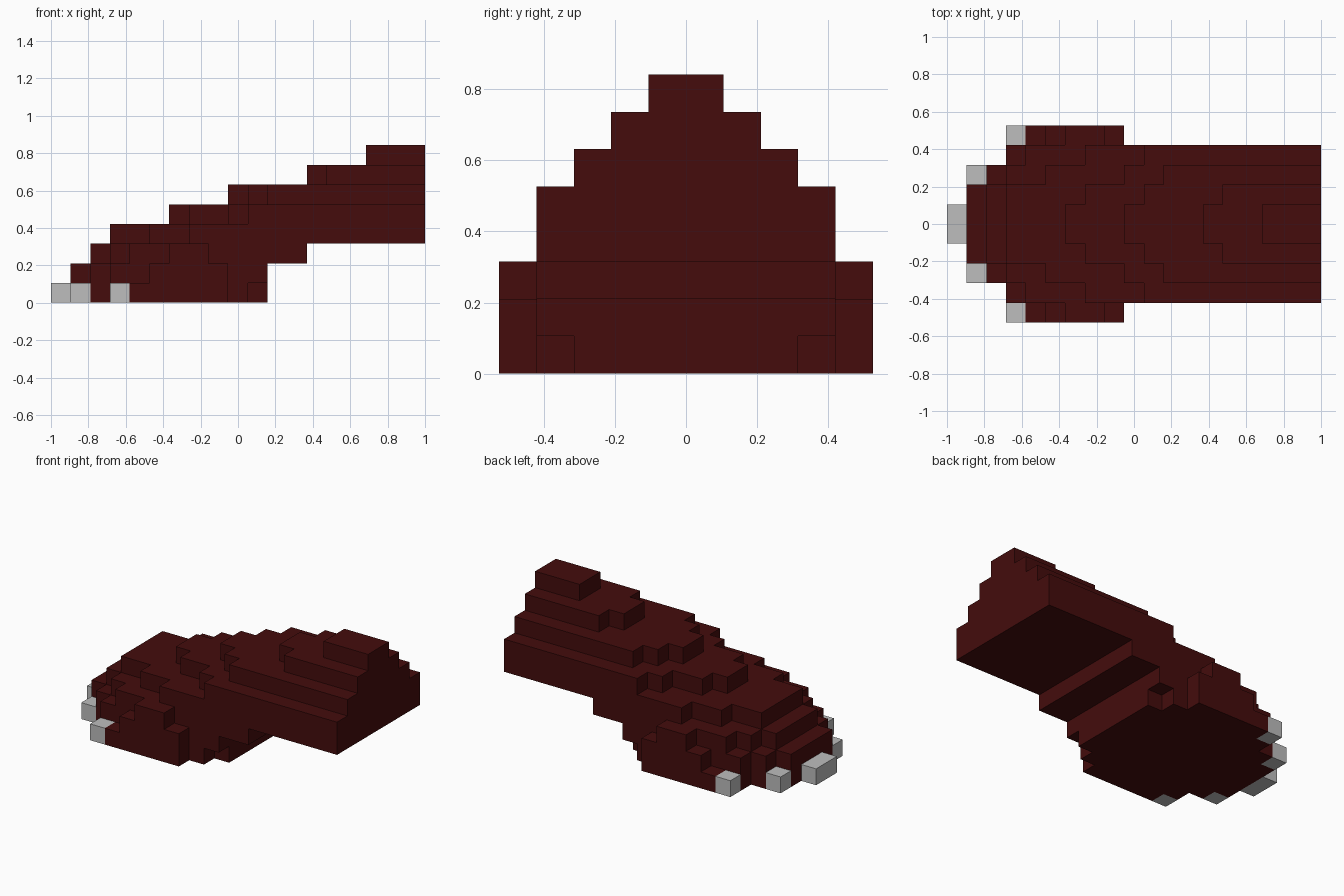
import bpy
import bmesh

# Remove the default cube
cube = bpy.data.objects.get("Cube")
if cube:
    bpy.data.objects.remove(cube, do_unlink=True)

U = 2 / 19  # one block


def material(name, rgb):
    m = bpy.data.materials.new(name)
    m.use_nodes = True
    m.diffuse_color = (*rgb, 1)
    bsdf = m.node_tree.nodes["Principled BSDF"]
    bsdf.inputs["Base Color"].default_value = (*rgb, 1)
    bsdf.inputs["Roughness"].default_value = 0.9
    return m


dark_red = material("dark_red", (0.058, 0.0037, 0.0037))
claw_grey = material("claw_grey", (0.508, 0.508, 0.508))


def prism(name, outline, z, mat):
    """Extrude an outline given in blocks up by one block."""
    bm = bmesh.new()
    verts = [bm.verts.new((-1 + x * U, y * U, z * U)) for x, y in outline]
    base = bm.faces.new(verts)
    top = bmesh.ops.extrude_face_region(bm, geom=[base], use_keep_orig=True)
    moved = [g for g in top["geom"] if isinstance(g, bmesh.types.BMVert)]
    bmesh.ops.translate(bm, verts=moved, vec=(0, 0, U))
    bmesh.ops.recalc_face_normals(bm, faces=bm.faces)
    mesh = bpy.data.meshes.new(name)
    bm.to_mesh(mesh)
    bm.free()
    mesh.materials.append(mat)
    ob = bpy.data.objects.new(name, mesh)
    bpy.context.collection.objects.link(ob)


def stepped_outline(runs):
    """Symmetric outline from (half width, toe end x, heel end x) runs, inner first."""
    toe, heel, inner = [], [], 0
    for width, start, end in runs:
        if inner:
            toe.append((start, inner))
            heel.append((end, inner))
        toe.append((start, width))
        heel.append((end, width))
        inner = width
    half = toe + heel[::-1]
    pts = half + [(x, -y) for x, y in reversed(half)]
    keep = []
    for i, p in enumerate(pts):
        a, b = pts[i - 1], pts[(i + 1) % len(pts)]
        if not any(a[k] == p[k] == b[k] for k in (0, 1)):
            keep.append(p)
    return keep


# Body layers from the sole up to the top of the leg
layers = [
    ("sole", [(2, 1, 11), (3, 2, 11), (4, 3, 10), (5, 4, 9)]),
    ("foot_lower", [(2, 1, 11), (3, 2, 11), (4, 3, 11), (5, 5, 9)]),
    ("foot_upper", [(2, 2, 13), (3, 3, 13), (4, 4, 13), (5, 6, 8)]),
    ("leg_base", [(2, 3, 19), (3, 5, 19), (4, 7, 19)]),
    ("leg_lower", [(1, 6, 19), (2, 7, 19), (3, 9, 19), (4, 10, 19)]),
    ("leg_middle", [(1, 9, 19), (2, 10, 19), (3, 11, 19)]),
    ("leg_upper", [(1, 13, 19), (2, 14, 19)]),
    ("leg_ridge", [(1, 16, 19)]),
]
for z, (name, runs) in enumerate(layers):
    prism(name, stepped_outline(runs), z, dark_red)


# Claws: one wide in the middle, two pairs beside it
def claw(name, x, y0, y1):
    prism(name, [(x, y0), (x + 1, y0), (x + 1, y1), (x, y1)], 0, claw_grey)


claw("middle_claw", 0, -1, 1)
for side, s in (("left", 1), ("right", -1)):
    # the front faces -y, so the +y side is the back
    label = "back" if s > 0 else "front"
    claw(label + "_inner_claw", 1, 2 * s, 3 * s)
    claw(label + "_outer_claw", 3, 4 * s, 5 * s)
